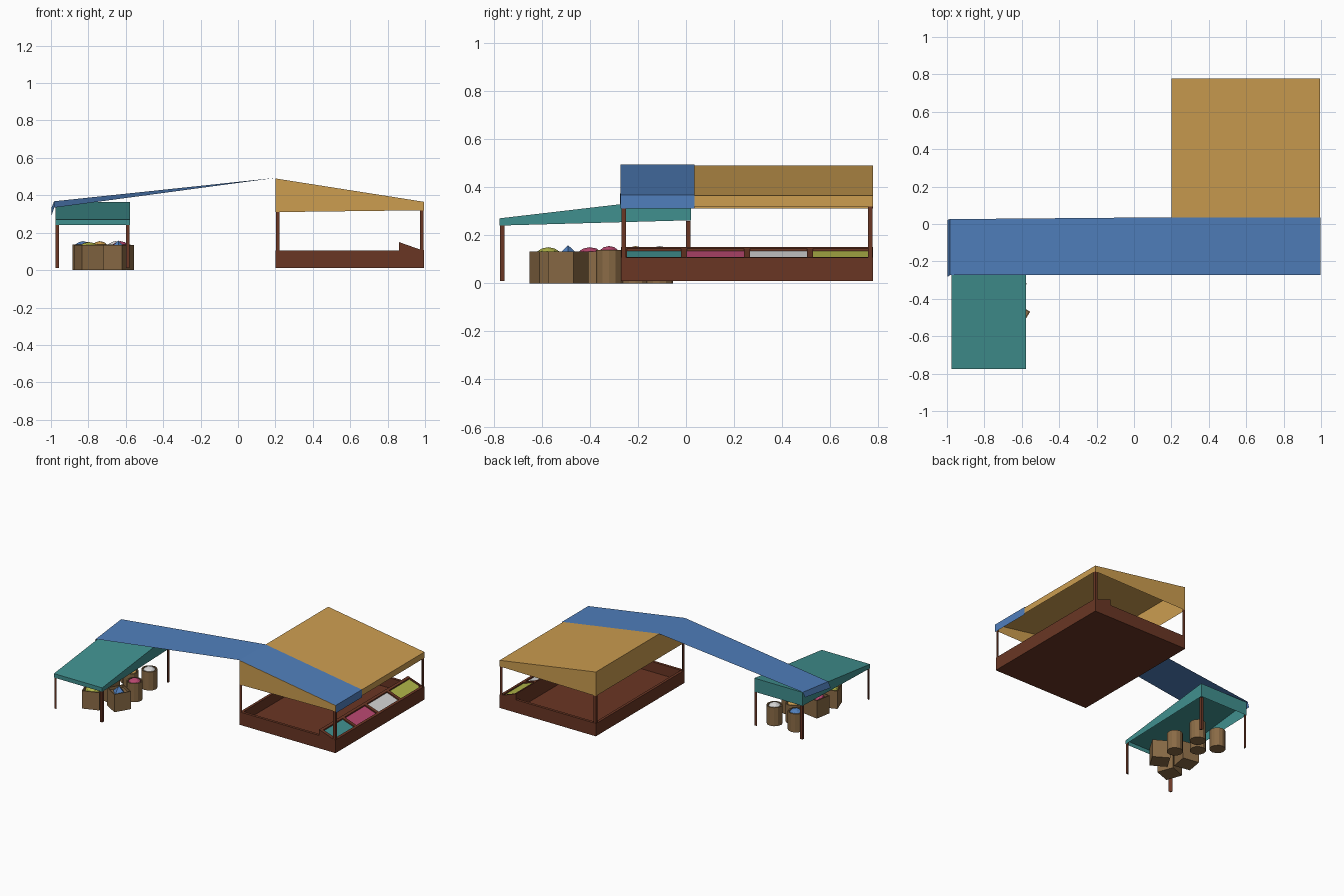
import bpy, bmesh, math
from mathutils import Matrix, Vector

if "Cube" in bpy.data.objects:
    bpy.data.objects.remove(bpy.data.objects["Cube"])


def mat(name, rgb):
    m = bpy.data.materials.new(name)
    lin = [((c / 255 + 0.055) / 1.055) ** 2.4 for c in rgb]
    m.diffuse_color = (*lin, 1)
    m.use_nodes = True
    m.node_tree.nodes["Principled BSDF"].inputs["Base Color"].default_value = m.diffuse_color
    return m


WOOD = mat("dark_wood", (106, 54, 36))
BASKET = mat("tan_wicker", (138, 107, 70))
ORANGE = mat("orange_cloth", (204, 157, 80))
TEAL = mat("teal", (64, 144, 143))
BLUE = mat("blue", (80, 127, 188))
PINK = mat("pink", (185, 72, 112))
WHITE = mat("white", (212, 212, 212))
YELLOW = mat("yellow_green", (175, 180, 72))


def mesh(name, verts, faces, m, fix=True):
    me = bpy.data.meshes.new(name)
    me.from_pydata(verts, [], faces)
    if fix:
        bm = bmesh.new()
        bm.from_mesh(me)
        bmesh.ops.recalc_face_normals(bm, faces=bm.faces)
        bm.to_mesh(me)
        bm.free()
    me.materials.append(m)
    ob = bpy.data.objects.new(name, me)
    bpy.context.collection.objects.link(ob)
    return ob


def prism(name, profile, a, b, place, m):
    """Extrude a 2D profile from a to b; place(p, q, t) gives the 3D point."""
    n = len(profile)
    v = [place(p, q, t) for t in (a, b) for p, q in profile]
    f = [tuple(range(n)), tuple(range(n, 2 * n))]
    f += [(i, (i + 1) % n, n + (i + 1) % n, n + i) for i in range(n)]
    return mesh(name, v, f, m)


def along_z(p, q, t):
    return (p, q, t)


def along_y(p, q, t):
    return (p, t, q)


def box(name, x0, x1, y0, y1, z0, z1, m):
    return prism(name, [(x0, y0), (x1, y0), (x1, y1), (x0, y1)], z0, z1, along_z, m)


def posts(name, x0, x1, y0, y1, z0, z1, w=0.019):
    # three-sided corner posts, square corner facing out
    for i, (x, sx) in enumerate(((x0, 1), (x1, -1))):
        for j, (y, sy) in enumerate(((y0, 1), (y1, -1))):
            prism(f"{name}_{i}{j}", [(x, y), (x + sx * w, y), (x, y + sy * w)], z0, z1, along_z, WOOD)


def awning(name, x0, x1, y0, y1, top, low, m):
    # sloped cloth with hanging skirts on all four sides
    c = [(x0, y0), (x1, y0), (x1, y1), (x0, y1)]
    v = [(x, y, top(x, y)) for x, y in c] + [(x, y, low(x, y)) for x, y in c]
    f = [(0, 1, 2, 3)] + [(i, i + 4, (i + 1) % 4 + 4, (i + 1) % 4) for i in range(4)]
    return mesh(name, v, f, m, False)


# large stall: awning, posts, hollow base
X0, X1, Y0, Y1 = 0.2, 0.995, -0.27, 0.778
awning("large_awning", X0, X1, Y0, Y1,
       lambda x, y: 0.49 - 0.125 * (x - X0) / (X1 - X0),
       lambda x, y: 0.31 + 0.01 * (x - X0) / (X1 - X0), ORANGE)
posts("large_post", X0 + .002, X1 - .003, Y0 + .002, Y1 - .002, 0.01, 0.345)
T = 0.02
box("base_floor", X0, X1, Y0, Y1, 0.01, 0.03, WOOD)
box("base_wall_left", X0, X0 + T, Y0, Y1, 0.01, 0.104, WOOD)
box("base_wall_right", X1 - T, X1, Y0, Y1, 0.01, 0.108, WOOD)
box("base_wall_front", X0, X1, Y0, Y0 + T, 0.01, 0.106, WOOD)
box("base_wall_back", X0, X1, Y1 - T, Y1, 0.01, 0.106, WOOD)

# sloped display with recessed goods trays
DX0, DX1 = 0.86, 0.985


def slope(x, drop=0.0):
    return 0.15 - 0.044 * (x - DX0) / (DX1 - DX0) - drop


def slope_prism(name, xa, xb, ya, yb, drop, bottom, m):
    return prism(name, [(xa, bottom(xa)), (xb, bottom(xb)), (xb, slope(xb, drop)), (xa, slope(xa, drop))],
                 ya, yb, along_y, m)


slope_prism("display_body", DX0, DX1, Y0, Y1, 0.016, lambda x: 0.02, WOOD)
slope_prism("display_rail_top", DX0, DX0 + .018, Y0, Y1, 0, lambda x: 0.1, WOOD)
slope_prism("display_rail_bottom", DX1 - .01, DX1, Y0, Y1, 0, lambda x: 0.08, WOOD)
pitch = (Y1 - Y0) / 4
for i in range(5):
    yc = Y0 + pitch * i
    slope_prism(f"display_divider_{i}", DX0, DX1, max(Y0, yc - .012) if i else Y0,
                min(Y1, yc + .012) if i else Y0 + .025, 0, lambda x: 0.08, WOOD)
for i, m in enumerate((TEAL, PINK, WHITE, YELLOW)):
    ya = Y0 + pitch * i
    slope_prism(f"tray_goods_{i}", DX0 + .018, DX1 - .01, ya + .012, ya + pitch - .012,
                0.009, lambda x: slope(x, 0.018), m)

# small stall: awning and posts
awning("small_awning", -0.977, -0.578, -0.776, 0.02,
       lambda x, y: 0.27 + 0.093 * (y + 0.776) / 0.796,
       lambda x, y: 0.24 + 0.022 * (y + 0.776) / 0.796, TEAL)
posts("small_post", -0.975, -0.58, -0.774, 0.018, 0.01, 0.26)

# blue cloth bridging both awnings, with a hanging flap at each end
rows = [(0.998, 0.31, 0.31), (0.998, 0.368, 0.368), (0.2, 0.493, 0.493),
        (-0.983, 0.334, 0.368), (-0.998, 0.288, 0.332)]
fronts = [-0.272, -0.272, -0.272, -0.274, -0.282]
backs = [0.036, 0.036, 0.036, 0.026, 0.022]
bv = []
for (x, zf, zb), yf, yb in zip(rows, fronts, backs):
    bv += [(x, yf, zf), (x, yb, zb)]
mesh("bridge_cloth", bv, [(2 * i, 2 * i + 1, 2 * i + 3, 2 * i + 2) for i in range(4)], BLUE, False)


def container(name, x, y, n, r, h, rot, goods, pointed=False):
    # open tub: n-sided prism with a recessed top, filled with a heap
    bm = bmesh.new()
    bmesh.ops.create_cone(bm, cap_ends=True, segments=n, radius1=r, radius2=r, depth=h,
                          matrix=Matrix.Translation((0, 0, h / 2)))
    top = [f for f in bm.faces if f.normal.z > 0.9]
    bmesh.ops.inset_region(bm, faces=top, thickness=0.008)
    inner = bmesh.ops.extrude_face_region(bm, geom=top)
    bmesh.ops.translate(bm, vec=(0, 0, -0.02), verts=[v for v in inner["geom"] if isinstance(v, bmesh.types.BMVert)])
    bmesh.ops.delete(bm, geom=top, context='FACES_ONLY')
    bmesh.ops.transform(bm, matrix=Matrix.Translation((x, y, 0)) @ Matrix.Rotation(math.radians(rot), 4, 'Z'),
                        verts=bm.verts)
    me = bpy.data.meshes.new(name)
    bm.to_mesh(me)
    bm.free()
    me.materials.append(BASKET)
    bpy.context.collection.objects.link(bpy.data.objects.new(name, me))
    # heap of goods
    bm = bmesh.new()
    if pointed:
        bmesh.ops.create_cone(bm, cap_ends=True, segments=4, radius1=r * .6, radius2=0, depth=0.05,
                              matrix=Matrix.Translation((x, y, h)))
    else:
        s = r * (0.62 if n == 4 else 0.82)
        bmesh.ops.create_icosphere(bm, subdivisions=2, radius=1,
                                   matrix=Matrix.Translation((x, y, h - .018)) @ Matrix.Diagonal((s, s, .035, 1)))
    me = bpy.data.meshes.new(name + "_goods")
    bm.to_mesh(me)
    bm.free()
    me.materials.append(goods)
    bpy.context.collection.objects.link(bpy.data.objects.new(name + "_goods", me))


# baskets and crates under the small awning
for i, (x, y, g) in enumerate(((-.63, -.32, PINK), (-.655, -.11, WHITE), (-.83, -.11, BLUE), (-.74, -.21, ORANGE))):
    container(f"basket_{i}", x, y, 12, 0.055, 0.138, 0, g)
for i, (x, y, rot, g) in enumerate(((-.64, -.49, 14, BLUE), (-.80, -.40, 35, PINK), (-.797, -.573, 65, YELLOW))):
    container(f"crate_{i}", x, y, 4, 0.087, 0.133, rot, g, i == 0)
